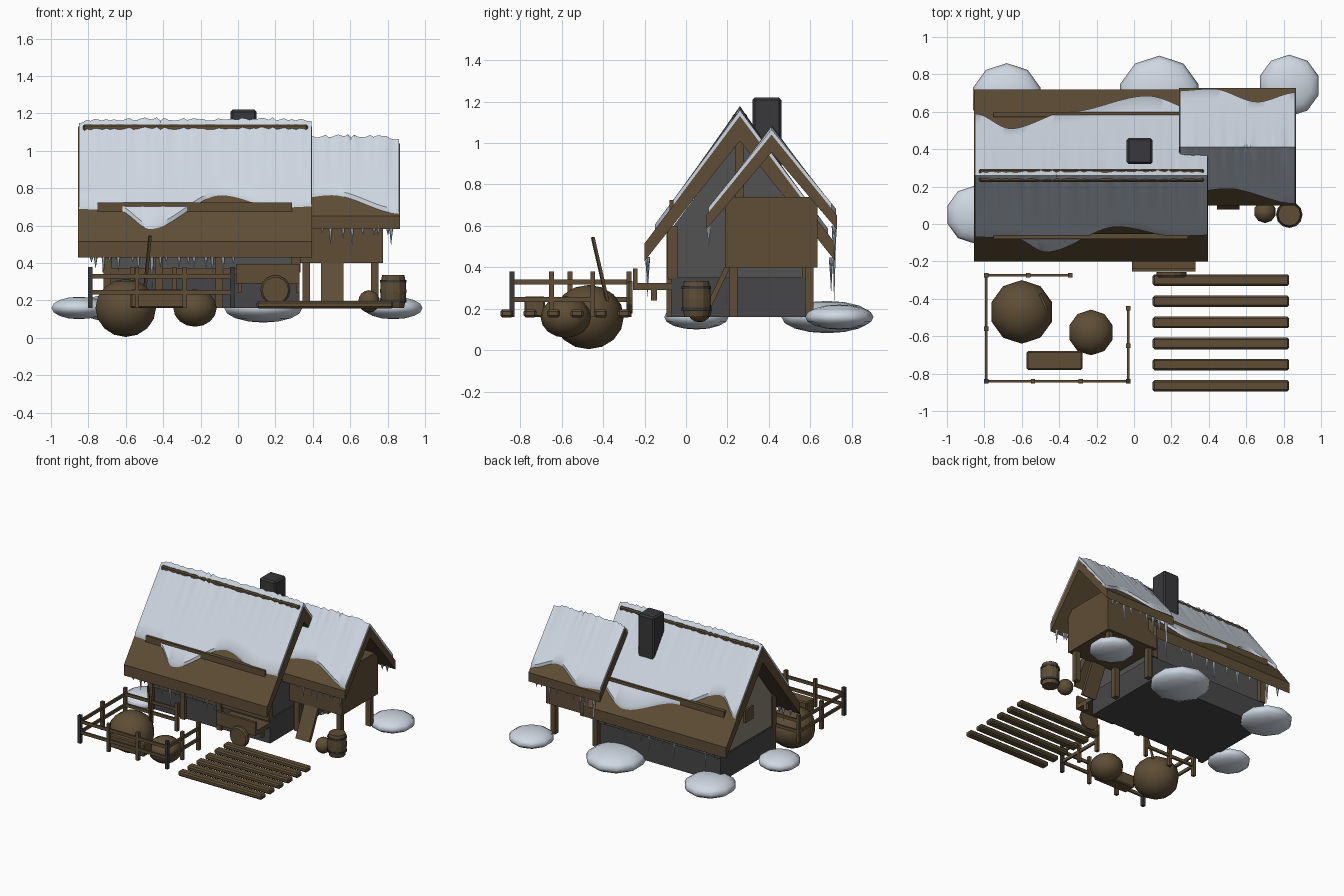
import bpy, bmesh, math, random
from mathutils import Vector

if "Cube" in bpy.data.objects:
    bpy.data.objects.remove(bpy.data.objects["Cube"])

random.seed(4)


def mat(name, rgb):
    m = bpy.data.materials.new(name)
    m.diffuse_color = (*rgb, 1)
    m.use_nodes = True
    m.node_tree.nodes["Principled BSDF"].inputs["Base Color"].default_value = m.diffuse_color
    return m


WOOD = mat("brown wood", (0.112, 0.075, 0.036))
SNOW = mat("snow", (0.62, 0.68, 0.76))
ICE = mat("ice", (0.50, 0.57, 0.66))
STONE = mat("foundation stone", (0.062, 0.062, 0.065))
WALL = mat("grey wall", (0.085, 0.085, 0.085))
PLASTER = mat("plaster", (0.24, 0.225, 0.17))
DARK = mat("dark iron", (0.04, 0.04, 0.043))


def finish(name, bm, material, smooth=False):
    bmesh.ops.recalc_face_normals(bm, faces=bm.faces)
    me = bpy.data.meshes.new(name)
    bm.to_mesh(me)
    bm.free()
    ob = bpy.data.objects.new(name, me)
    bpy.context.collection.objects.link(ob)
    me.materials.append(material)
    if smooth:
        for p in me.polygons:
            p.use_smooth = True
    return ob


def box(name, x, y, z, material=WOOD, bevel=0.0):
    """Box from (min, max) ranges."""
    bm = bmesh.new()
    bmesh.ops.create_cube(bm, size=1)
    for v in bm.verts:
        v.co = [r[0] + (c + 0.5) * (r[1] - r[0]) for r, c in zip((x, y, z), v.co)]
    if bevel:
        bmesh.ops.bevel(bm, geom=bm.edges[:], offset=bevel, segments=1, affect='EDGES')
    return finish(name, bm, material)


def beam(name, a, b, w, material=WOOD, d=None):
    """Square bar between two points."""
    a, b = Vector(a), Vector(b)
    bm = bmesh.new()
    bmesh.ops.create_cube(bm, size=1)
    for v in bm.verts:
        v.co = (v.co.x * w, v.co.y * (d or w), v.co.z * (b - a).length)
    ob = finish(name, bm, material)
    ob.location = (a + b) / 2
    ob.rotation_mode = 'QUATERNION'
    ob.rotation_quaternion = (b - a).to_track_quat('Z', 'Y')
    return ob


def prism(name, profile, x0, x1, material):
    """Extrude a (y, z) profile along x."""
    bm = bmesh.new()
    f = bm.faces.new([bm.verts.new((x0, y, z)) for y, z in profile])
    r = bmesh.ops.extrude_face_region(bm, geom=[f])
    for v in r["geom"]:
        if isinstance(v, bmesh.types.BMVert):
            v.co.x = x1
    return finish(name, bm, material)


def ball(name, loc, r, rz, material, seg=10, rings=8):
    bm = bmesh.new()
    bmesh.ops.create_uvsphere(bm, u_segments=seg, v_segments=rings, radius=1)
    for v in bm.verts:
        v.co = (v.co.x * r + loc[0], v.co.y * r + loc[1], v.co.z * rz + loc[2])
    return finish(name, bm, material, True)


def rod(name, loc, radii, material, seg=12, axis='Z'):
    """Lathe of (radius, height) rings."""
    bm = bmesh.new()
    rings = []
    for r, h in radii:
        ring = []
        for i in range(seg):
            t = 2 * math.pi * i / seg
            p = (r * math.cos(t), r * math.sin(t), h)
            if axis == 'Y':
                p = (p[0], p[2], p[1])
            ring.append(bm.verts.new(Vector(p) + Vector(loc)))
        rings.append(ring)
    for a, b in zip(rings, rings[1:]):
        for i in range(seg):
            j = (i + 1) % seg
            bm.faces.new((a[i], a[j], b[j], b[i]))
    bm.faces.new(rings[0])
    bm.faces.new(rings[-1])
    return finish(name, bm, material)


def snow_sheet(name, x0, x1, ridge, slope, sign, edge, n=60):
    """Snow blanket on one slope; edge(x) is the horizontal run from the ridge."""
    yr, zr = ridge
    rnd = random.Random(7)
    rows = 7
    bm = bmesh.new()
    cols = []
    for i in range(n + 1):
        x = x0 + (x1 - x0) * i / n
        end = min(1, min(x - x0, x1 - x) / 0.07)
        thick = 0.022 + 0.018 * end + rnd.uniform(-0.009, 0.009)
        run = edge(x)
        top = []
        for j in range(rows):
            t = j / (rows - 1)
            th = thick * (1 - t) ** 2 + 0.025 * (1 - (1 - t) ** 2)
            top.append(bm.verts.new((x, yr + sign * run * t, zr - slope * run * t + th)))
        low = bm.verts.new((x, yr + sign * run, zr - slope * run - 0.01))
        base = bm.verts.new((x, yr, zr - 0.01))
        cols.append(top + [low, base])
    for a, b in zip(cols, cols[1:]):
        for k in range(len(a)):
            m = (k + 1) % len(a)
            bm.faces.new((a[k], a[m], b[m], b[k]))
    bm.faces.new(cols[0])
    bm.faces.new(cols[-1])
    ob = finish(name, bm, SNOW, True)
    ob.data.set_sharp_from_angle(angle=math.radians(40))
    return ob


def lerp_wave(pts):
    """Smooth curve through (x, value) points."""
    def f(x):
        if x <= pts[0][0]:
            return pts[0][1]
        for (xa, a), (xb, b) in zip(pts, pts[1:]):
            if x <= xb:
                t = (x - xa) / (xb - xa)
                return a + (b - a) * t * t * (3 - 2 * t)
        return pts[-1][1]
    return f


def roof(name, x0, x1, yr, half, top, under, eave_top, eave_low):
    prism(name, [(yr, top), (yr + half, eave_top), (yr + half, eave_low), (yr, under),
                 (yr - half, eave_low), (yr - half, eave_top)], x0, x1, WOOD)


# Main house body
prism("main_wall", [(-0.06, 0.34), (0.58, 0.34), (0.58, 0.60), (0.26, 1.02), (-0.06, 0.60)],
      -0.71, 0.32, WALL)
box("foundation", (-0.72, 0.33), (-0.07, 0.60), (0.16, 0.35), STONE)
prism("west_gable_plaster", [(-0.05, 0.36), (0.57, 0.36), (0.57, 0.60), (0.26, 1.0), (-0.05, 0.60)],
      -0.718, -0.709, PLASTER)
box("west_window", (-0.735, -0.70), (0.21, 0.31), (0.52, 0.62))
box("king_post", (0.30, 0.335), (0.24, 0.28), (0.70, 1.02))
for x in (-0.70, 0.31):
    for y in (-0.065, 0.585):
        box("corner_post", (x - 0.025, x + 0.025), (y - 0.025, y + 0.025), (0.35, 0.60))
for x in (-0.70, -0.42, -0.1):
    box("front_post", (x - 0.02, x + 0.02), (-0.095, -0.06), (0.16, 0.60))
box("front_sill", (-0.72, 0.33), (-0.085, -0.06), (0.34, 0.37))

# Main roof with ridge beam, slope battens and chimney
roof("main_roof", -0.855, 0.395, 0.26, 0.46, 1.13, 1.01, 0.515, 0.43)
box("ridge_beam", (-0.83, 0.375), (0.225, 0.295), (1.085, 1.14), bevel=0.008)
for s in (-1, 1):
    y = 0.26 + s * 0.325
    box("roof_batten", (-0.75, 0.29), (y - 0.014, y + 0.014), (0.655, 0.725))
box("chimney", (-0.04, 0.10), (0.32, 0.46), (0.80, 1.22), DARK, bevel=0.012)

# Side wing raised on posts
box("wing_room", (0.32, 0.775), (0.187, 0.635), (0.40, 0.74))
roof("wing_roof", 0.24, 0.865, 0.413, 0.315, 1.04, 0.955, 0.652, 0.583)
for x in (0.365, 0.732):
    for y in (0.228, 0.595):
        box("wing_post", (x - 0.02, x + 0.02), (y - 0.02, y + 0.02), (0.16, 0.41))
beam("entry_ramp", (0.505, 0.09, 0.17), (0.505, 0.20, 0.40), 0.12, d=0.025)

# Snow blankets on the roofs
front = lerp_wave([(-0.85, 0.33), (-0.64, 0.335), (-0.47, 0.41), (-0.09, 0.275), (0.22, 0.325), (0.39, 0.32)])
back = lerp_wave([(-0.85, 0.33), (-0.66, 0.25), (-0.35, 0.34), (0.07, 0.425), (0.39, 0.33)])
snow_sheet("main_snow_front", -0.85, 0.392, (0.26, 1.13), 1.337, -1, front)
snow_sheet("main_snow_back", -0.85, 0.392, (0.26, 1.13), 1.337, 1, back)
wing_front = lerp_wave([(0.24, 0.25), (0.5, 0.225), (0.865, 0.305)])
wing_back = lerp_wave([(0.24, 0.30), (0.42, 0.31), (0.66, 0.24), (0.865, 0.29)])
snow_sheet("wing_snow_front", 0.245, 0.862, (0.413, 1.04), 1.232, -1, wing_front, 36)
snow_sheet("wing_snow_back", 0.245, 0.862, (0.413, 1.04), 1.232, 1, wing_back, 36)

# Icicles under the eaves
for count, x0, x1, y, z in ((16, -0.80, 0.0, -0.185, 0.435), (9, -0.8, 0.2, 0.70, 0.435),
                            (8, 0.43, 0.84, 0.11, 0.59), (9, 0.27, 0.84, 0.715, 0.59)):
    for i in range(count):
        x = x0 + (x1 - x0) * (i + random.uniform(0.2, 0.8)) / count
        length = random.choice((0.03, 0.04, 0.06, 0.09, 0.15 if y > 0.2 else 0.08))
        rod("icicle", (x, y, z), [(0.013, 0.012), (0.008, -0.3 * length), (0.001, -length)], ICE, 6)
rod("long_icicle", (0.30, 0.715, 0.59), [(0.014, 0.01), (0.009, -0.1), (0.001, -0.35)], ICE, 6)
rod("long_icicle", (-0.46, -0.185, 0.44), [(0.014, 0.01), (0.009, -0.05), (0.001, -0.18)], ICE, 6)

# Snow drifts around the house
for x, y, r, rz in ((-0.68, 0.67, 0.19, 0.07), (0.135, 0.68, 0.22, 0.078),
                    (0.83, 0.74, 0.165, 0.06), (-0.85, 0.05, 0.155, 0.06)):
    ball("snow_drift", (x, y, 0.16), r, rz, SNOW, 10, 8)

# Front shelf with rails and a round shield leaning on it
box("front_shelf", (-0.01, 0.33), (-0.25, -0.07), (0.29, 0.325))
box("shelf_front_board", (-0.01, 0.33), (-0.255, -0.235), (0.29, 0.395))
for x in (0.0, 0.31):
    box("shelf_bracket", (x, x + 0.02), (-0.17, -0.14), (0.24, 0.30))
rod("round_shield", (0.20, -0.275, 0.255), [(0.07, -0.012), (0.08, 0), (0.08, 0.018)], WOOD, 14, 'Y')

# Boardwalk planks
for i in range(6):
    y = -0.30 - 0.113 * i
    box("walk_plank", (0.10, 0.83), (y - 0.031, y + 0.031), (0.158, 0.197), bevel=0.01)

# Fence
posts = [(-0.79, -0.275), (-0.565, -0.275), (-0.34, -0.275), (-0.79, -0.56), (-0.79, -0.84),
         (-0.54, -0.84), (-0.285, -0.84), (-0.03, -0.84), (-0.03, -0.65), (-0.03, -0.45)]
for x, y in posts:
    corner = y == -0.84 and x in (-0.79, -0.03)
    box("fence_post", (x - 0.012, x + 0.012), (y - 0.012, y + 0.012), (0.16, 0.38),
        DARK if corner else WOOD)
for z in (0.245, 0.33):
    for y, x1 in ((-0.275, -0.33), (-0.84, -0.03)):
        box("fence_rail", (-0.79, x1), (y - 0.007, y + 0.007), (z - 0.012, z + 0.012))
    for x, y1 in ((-0.79, -0.275), (-0.03, -0.44)):
        box("fence_rail", (x - 0.007, x + 0.007), (-0.84, y1), (z - 0.012, z + 0.012))

# Yard: hay heaps, fork handle, trough, sack and barrel
ball("large_hay_heap", (-0.60, -0.47, 0.16), 0.17, 0.155, WOOD)
ball("small_hay_heap", (-0.23, -0.58, 0.16), 0.122, 0.10, WOOD)
beam("fork_handle", (-0.50, -0.38, 0.24), (-0.47, -0.45, 0.545), 0.014)
box("trough", (-0.575, -0.275), (-0.78, -0.68), (0.16, 0.26), bevel=0.008)
ball("sack", (0.70, 0.065, 0.195), 0.06, 0.06, WOOD)
rod("barrel", (0.83, 0.05, 0.16), [(0.058, 0), (0.068, 0.05), (0.07, 0.09), (0.068, 0.13), (0.06, 0.175)], WOOD)
for h in (0.03, 0.135):
    rod("barrel_hoop", (0.83, 0.05, 0.16), [(0.071, h), (0.071, h + 0.015)], DARK)
